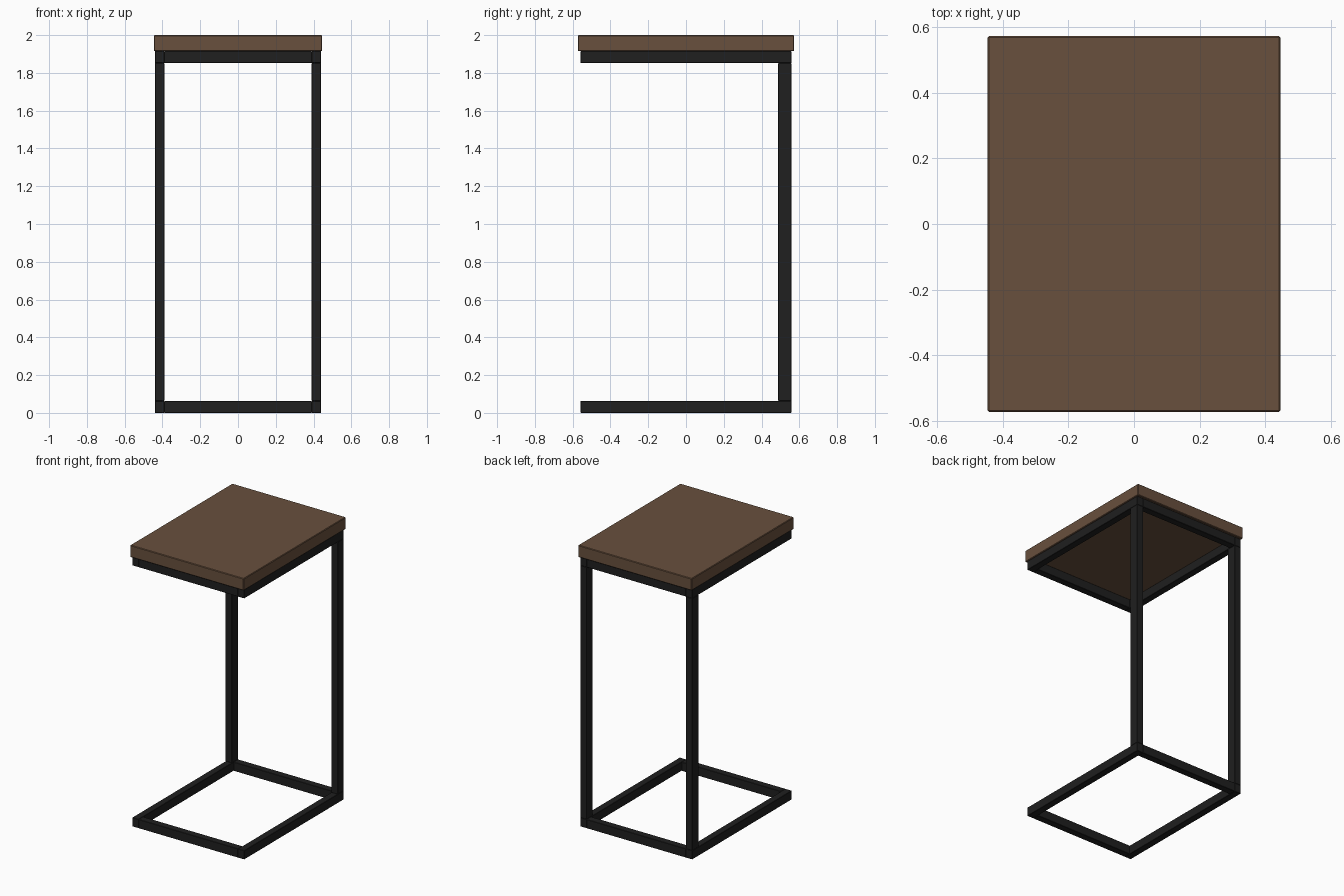
import bpy
from mathutils import Vector

if "Cube" in bpy.data.objects:
    bpy.data.objects.remove(bpy.data.objects["Cube"], do_unlink=True)


def make_material(name, color):
    mat = bpy.data.materials.new(name)
    mat.use_nodes = True
    mat.diffuse_color = color
    mat.node_tree.nodes["Principled BSDF"].inputs["Base Color"].default_value = color
    return mat


wood = make_material("brown wood", (0.14, 0.08, 0.047, 1))
metal = make_material("black metal", (0.014, 0.014, 0.014, 1))


def box(name, low, high, mat, bevel=0.002):
    """Box between two opposite corners, with slightly eased edges."""
    low, high = Vector(low), Vector(high)
    bpy.ops.mesh.primitive_cube_add(size=1, location=(low + high) / 2)
    obj = bpy.context.object
    obj.name = name
    obj.scale = high - low
    bpy.ops.object.transform_apply(location=False, rotation=False, scale=True)
    obj.data.materials.append(mat)
    mod = obj.modifiers.new("eased edges", "BEVEL")
    mod.width = bevel
    mod.segments = 1
    return obj


X, Y = 0.44, 0.558        # outer half sizes of the frame
TUBE = 0.05               # tube width
POST = 0.07               # post depth
RAIL = 0.063              # rail height
UNDER = 1.915             # underside of the table top

# Table top
box("table_top", (-0.446, -0.573, UNDER), (0.446, 0.573, 2), wood, 0.004)

# Rectangular base and top frames
for level, z in (("base", 0), ("upper", UNDER - RAIL)):
    for side, x in (("right", -X), ("left", X - TUBE)):
        box(f"{level}_{side}_rail", (x, -Y, z), (x + TUBE, Y, z + RAIL), metal)
    for side, y in (("front", -Y), ("back", Y - TUBE)):
        box(f"{level}_{side}_bar", (TUBE - X, y, z), (X - TUBE, y + TUBE, z + RAIL), metal)

# Back posts joining the two frames
for side, x in (("right", -X), ("left", X - TUBE)):
    box(f"{side}_post", (x, Y - POST, RAIL), (x + TUBE, Y, UNDER - RAIL), metal)
